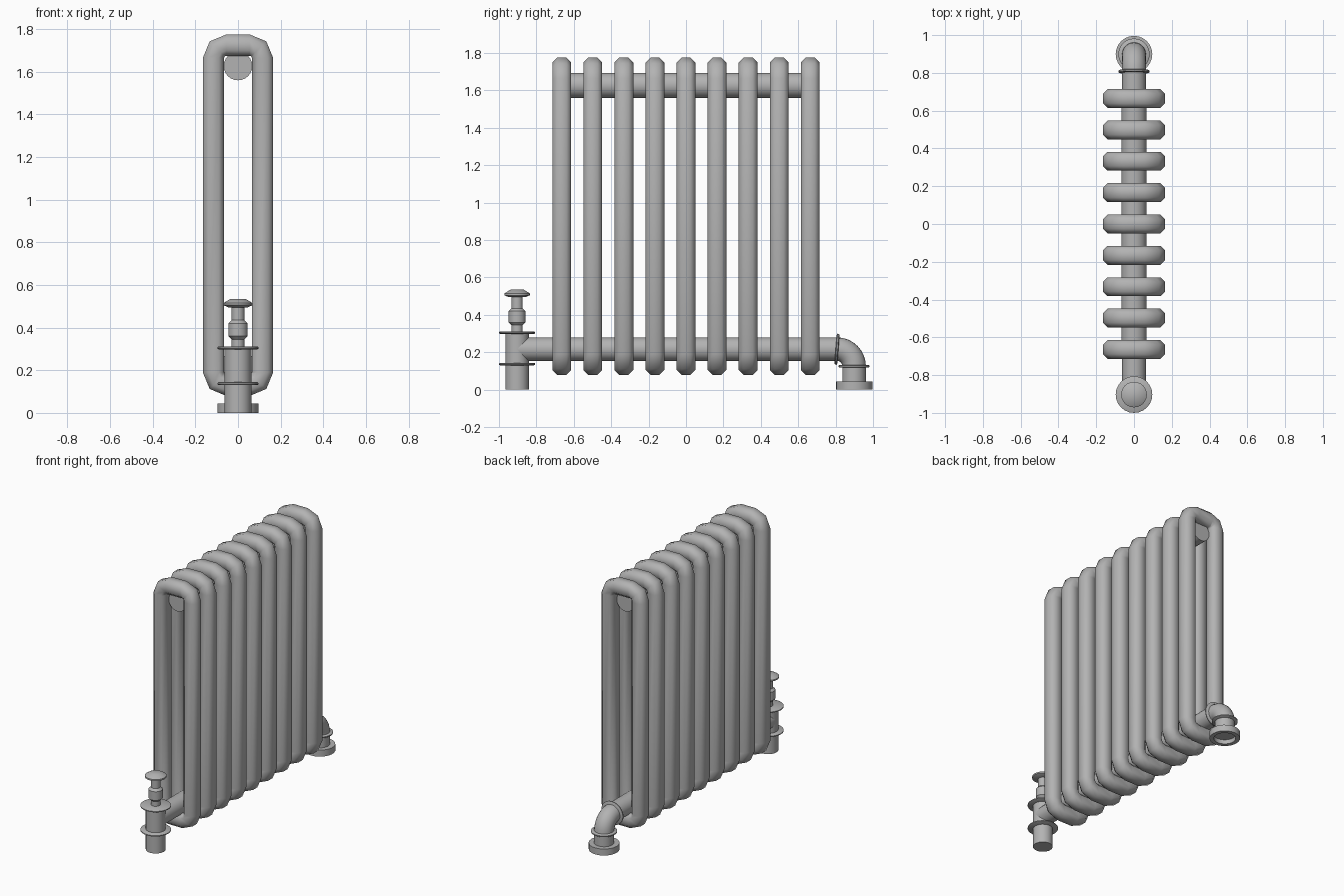
import bpy, bmesh
from math import pi, sin, cos, radians
from mathutils import Vector, Matrix

cube = bpy.data.objects.get("Cube")
if cube:
    bpy.data.objects.remove(cube, do_unlink=True)

metal = bpy.data.materials.new("grey_metal")
metal.use_nodes = True
GREY = (0.45, 0.45, 0.45, 1)
metal.diffuse_color = GREY
metal.node_tree.nodes["Principled BSDF"].inputs["Base Color"].default_value = GREY


def finish(bm, name, angle=35):
    bmesh.ops.recalc_face_normals(bm, faces=bm.faces)
    mesh = bpy.data.meshes.new(name)
    bm.to_mesh(mesh)
    bm.free()
    mesh.materials.append(metal)
    obj = bpy.data.objects.new(name, mesh)
    bpy.context.collection.objects.link(obj)
    bpy.ops.object.select_all(action='DESELECT')
    obj.select_set(True)
    bpy.context.view_layer.objects.active = obj
    bpy.ops.object.shade_smooth_by_angle(angle=radians(angle))
    return obj


def skin(bm, rings, closed=False):
    """Join rings of points with quads; cap the ends if the run is open."""
    loops = [[bm.verts.new(p) for p in ring] for ring in rings]
    n = len(loops[0])
    pairs = list(zip(loops, loops[1:]))
    if closed:
        pairs.append((loops[-1], loops[0]))
    for a, b in pairs:
        for i in range(n):
            j = (i + 1) % n
            bm.faces.new((a[i], a[j], b[j], b[i]))
    if not closed:
        bm.faces.new(loops[0])
        bm.faces.new(loops[-1])


def lathe(name, profile, place, sides=24):
    """Spin (radius, height) pairs about z, then move into place."""
    bm = bmesh.new()
    skin(bm, [[place @ Vector((r * cos(2 * pi * i / sides), r * sin(2 * pi * i / sides), h))
               for i in range(sides)] for r, h in profile])
    return finish(bm, name)


def pipe(name, y0, y1, z, r):
    place = Matrix.Translation((0, y0, z)) @ Matrix.Rotation(-pi / 2, 4, 'X')
    return lathe(name, [(r, 0), (r, y1 - y0)], place)


# Radiator column: chamfered section swept round a tall rounded loop
def column(name, y):
    half, flat = 0.05, 0.025
    section = [(half, -flat), (half, flat), (flat, half), (-flat, half),
               (-half, flat), (-half, -flat), (-flat, -half), (flat, -half)]
    bend, cx, low, high = 0.06, 0.115, 0.13, 1.725
    rings = []
    for q, (sx, top) in enumerate([(1, True), (-1, True), (-1, False), (1, False)]):
        centre = Vector((sx * (cx - bend), y, high - bend if top else low + bend))
        for k in range(3):
            a = q * pi / 2 + k * pi / 4
            out = Vector((cos(a), 0, sin(a)))
            rings.append([centre + out * (bend + u) + Vector((0, v, 0)) for u, v in section])
    bm = bmesh.new()
    skin(bm, rings, closed=True)
    finish(bm, name, 50)


for i in range(9):
    column(f"radiator_column_{i + 1}", (i - 4) * 0.166)

# Horizontal pipes
pipe("upper_pipe", -0.664, 0.664, 1.627, 0.067)
pipe("lower_pipe", -0.9, 0.81, 0.217, 0.063)

# Valve at the front
valve = Matrix.Translation((0, -0.903, 0))
lathe("valve_body", [(0.063, 0), (0.063, 0.305)], valve)
for name, z in (("lower_valve_flange", 0.13), ("upper_valve_flange", 0.298)):
    lathe(name, [(0.09, z), (0.097, z + 0.004), (0.097, z + 0.01), (0.09, z + 0.014)], valve)
lathe("valve_stem", [(0.03, 0.3), (0.03, 0.5)], valve)
lathe("valve_nut", [(0.03, 0.345), (0.045, 0.36), (0.045, 0.42), (0.03, 0.435)], valve)
lathe("valve_knob", [(0.045, 0.495), (0.068, 0.505), (0.068, 0.515), (0.035, 0.535)], valve)

# Elbow at the back, with its flanges
bm = bmesh.new()
rings = []
for k in range(9):
    a = pi / 2 * (1 - k / 8)
    out = Vector((0, cos(a), sin(a)))
    rings.append([Vector((0, 0.807, 0.125)) + out * (0.092 + 0.063 * cos(t)) + Vector((0.063 * sin(t), 0, 0))
                  for t in (2 * pi * i / 24 for i in range(24))])
skin(bm, rings)
finish(bm, "elbow")
rim = [(0.077, 0), (0.083, 0.004), (0.083, 0.011), (0.077, 0.015)]
lathe("elbow_side_flange", rim,
      Matrix.Translation((0, 0.8, 0.217)) @ Matrix.Rotation(-pi / 2 - 0.08, 4, 'X'))
foot = Matrix.Translation((0, 0.899, 0))
lathe("elbow_lower_flange", rim, foot @ Matrix.Translation((0, 0, 0.118)))
lathe("foot_pipe", [(0.063, 0.03), (0.063, 0.13)], foot)

# Hollow foot ring
lathe("foot_ring", [(0.05, 0.045), (0.097, 0.045), (0.097, 0), (0.07, 0), (0.07, 0.03), (0.05, 0.03)], foot)
